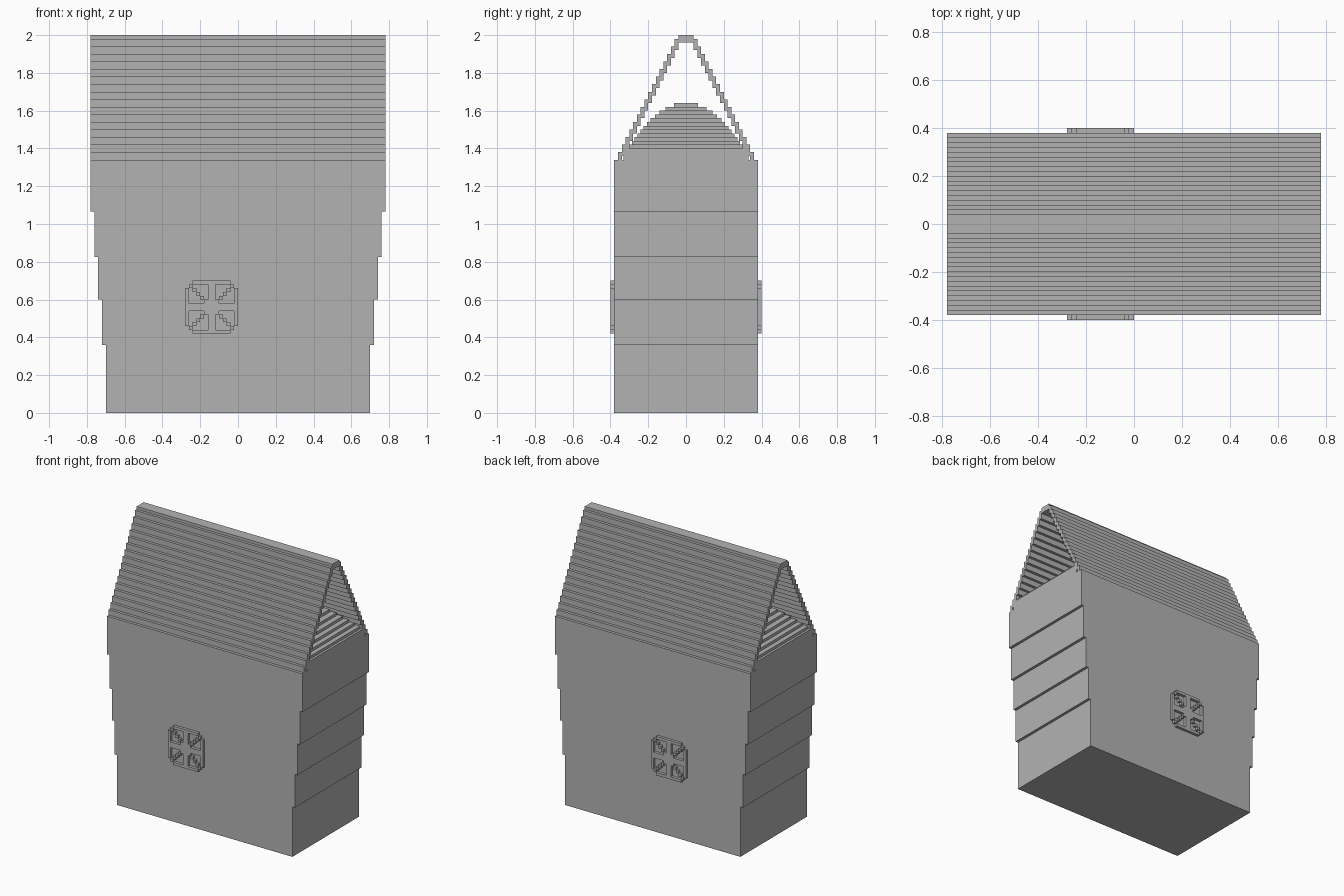
import bpy, bmesh
from math import sqrt

cube = bpy.data.objects.get("Cube")
if cube:
    bpy.data.objects.remove(cube, do_unlink=True)

grey = bpy.data.materials.new("plain_grey")
grey.use_nodes = True
grey.diffuse_color = (0.45, 0.45, 0.45, 1)
grey.node_tree.nodes["Principled BSDF"].inputs["Base Color"].default_value = grey.diffuse_color


def finish(name, bm):
    mesh = bpy.data.meshes.new(name)
    bm.to_mesh(mesh)
    bm.free()
    mesh.materials.append(grey)
    obj = bpy.data.objects.new(name, mesh)
    bpy.context.collection.objects.link(obj)
    return obj


def extrude_profile(name, outline, axis, start, end):
    """Extrude a closed 2D outline along x or y."""
    bm = bmesh.new()
    place = {"x": lambda p: (start, p[0], p[1]), "y": lambda p: (p[0], start, p[1])}[axis]
    face = bm.faces.new([bm.verts.new(place(p)) for p in outline])
    moved = bmesh.ops.extrude_face_region(bm, geom=[face])["geom"]
    shift = (end - start, 0, 0) if axis == "x" else (0, end - start, 0)
    bmesh.ops.translate(bm, vec=shift, verts=[g for g in moved if isinstance(g, bmesh.types.BMVert)])
    bmesh.ops.recalc_face_normals(bm, faces=bm.faces)
    return finish(name, bm)


def add_box(bm, low, high):
    size = [h - l for l, h in zip(low, high)]
    verts = bmesh.ops.create_cube(bm, size=1)["verts"]
    bmesh.ops.scale(bm, vec=size, verts=verts)
    bmesh.ops.translate(bm, vec=[(l + h) / 2 for l, h in zip(low, high)], verts=verts)


def mirrored(right):
    return right + [(-a, z) for a, z in reversed(right)]


STEP = 0.02
EAVE = 1.34

# Walls: ends flare outward by one step per band
levels = [0, 0.36, 0.60, 0.825, 1.065, EAVE]
side = []
for i in range(5):
    half = 0.70 + i * STEP
    side += [(half, levels[i]), (half, levels[i + 1])]
extrude_profile("walls", mirrored(side), "y", -0.38, 0.38)

# Roof: stepped shell, open at both gable ends
outer, inner = [], []
for k in range(17):
    half = 0.36 - k * STEP
    z = EAVE + 2 * k * STEP
    outer += [(half, z), (half, min(z + 2 * STEP, 2.0))]
    if k < 16:
        inner += [(half - STEP, z - STEP if k else z), (half - STEP, z + STEP)]
shell = mirrored(outer) + [(-a, z) for a, z in inner] + list(reversed(inner))
extrude_profile("roof", shell, "x", -0.78, 0.78)

# Loft floor: sill plus a stepped mound
bm = bmesh.new()
add_box(bm, (-0.78, -0.33, EAVE - STEP), (0.78, 0.33, 1.40))
for i in range(12):
    z = 1.40 + i * STEP
    spread = sqrt((1.64 - z - STEP / 2) / 0.24)
    add_box(bm, (-0.78 * spread, -0.305 * spread, z - STEP), (0.78 * spread, 0.305 * spread, z + STEP))
finish("loft_mound", bm)


# Windows: raised lattice with four panes and diagonal bars
def is_frame(u, v):
    a, b = abs(u - 6.5), abs(v - 6.5)
    if a + b >= 12:
        return False
    return min(a, b) < 1 or max(a, b) > 6 or a == b


for name, y_low in (("front_window", -0.40), ("back_window", 0.38)):
    bm = bmesh.new()
    for u in range(14):
        v = 0
        while v < 14:
            start = v
            while v < 14 and is_frame(u, v):
                v += 1
            if v > start:
                x = -0.28 + u * STEP
                add_box(bm, (x, y_low, 0.42 + start * STEP), (x + STEP, y_low + STEP, 0.42 + v * STEP))
            else:
                v += 1
    finish(name, bm)
